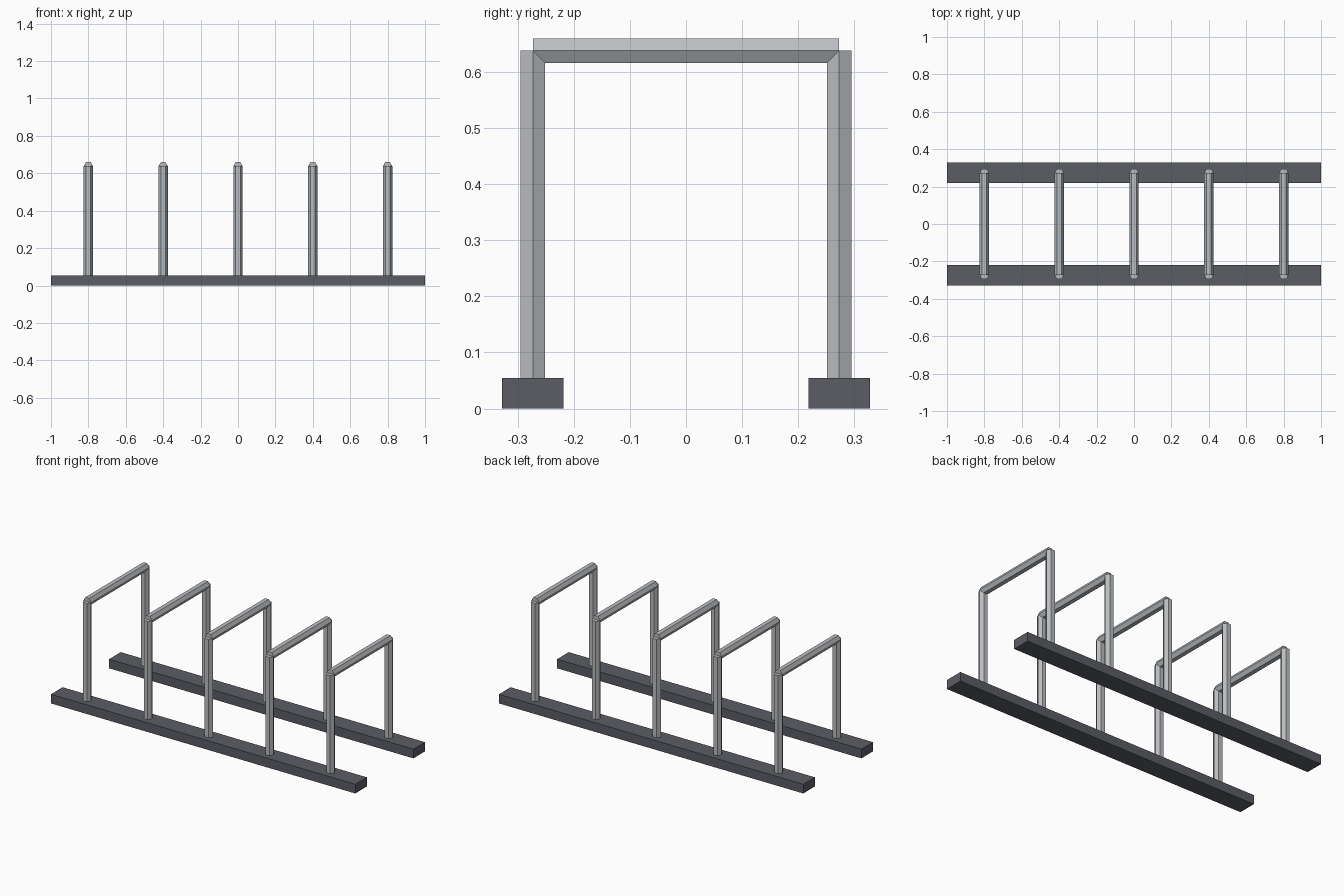
import bpy
from math import radians

default = bpy.data.objects.get("Cube")
if default:
    bpy.data.objects.remove(default, do_unlink=True)


def make_material(name, rgb):
    mat = bpy.data.materials.new(name)
    mat.use_nodes = True
    colour = (*rgb, 1)
    mat.diffuse_color = colour
    mat.node_tree.nodes["Principled BSDF"].inputs["Base Color"].default_value = colour
    return mat


steel = make_material("galvanised steel", (0.50, 0.52, 0.54))
dark = make_material("dark grey rail", (0.105, 0.11, 0.13))

POST_Y = 0.273
BAR_Z = 0.638
RAIL_H = 0.0545
RADIUS = 0.0252


def finish(name, mat):
    obj = bpy.context.object
    obj.name = name
    obj.data.materials.append(mat)
    return obj


def hex_tube(name, centre, length, rotation):
    bpy.ops.mesh.primitive_cylinder_add(vertices=6, radius=RADIUS, depth=length,
                                        location=centre, rotation=rotation)
    return finish(name, steel)


# Ground rails
for side, sign in (("front", -1), ("back", 1)):
    bpy.ops.mesh.primitive_cube_add(size=1, location=(0, sign * POST_Y, RAIL_H / 2))
    bpy.context.object.scale = (2, RAIL_H * 2, RAIL_H)
    finish(side + "_rail", dark)

# Hoops: two hexagonal posts joined by a crossbar, corners of the hexagon towards +-x
TURN = radians(90)
for i in range(5):
    x = (i - 2) * 0.4
    post_length = BAR_Z - RAIL_H / 2
    for side, sign in (("front", -1), ("back", 1)):
        hex_tube(f"{side}_post_{i + 1}", (x, sign * POST_Y, BAR_Z - post_length / 2),
                 post_length, (0, 0, TURN))
    hex_tube(f"crossbar_{i + 1}", (x, 0, BAR_Z), POST_Y * 2, (TURN, TURN, 0))
